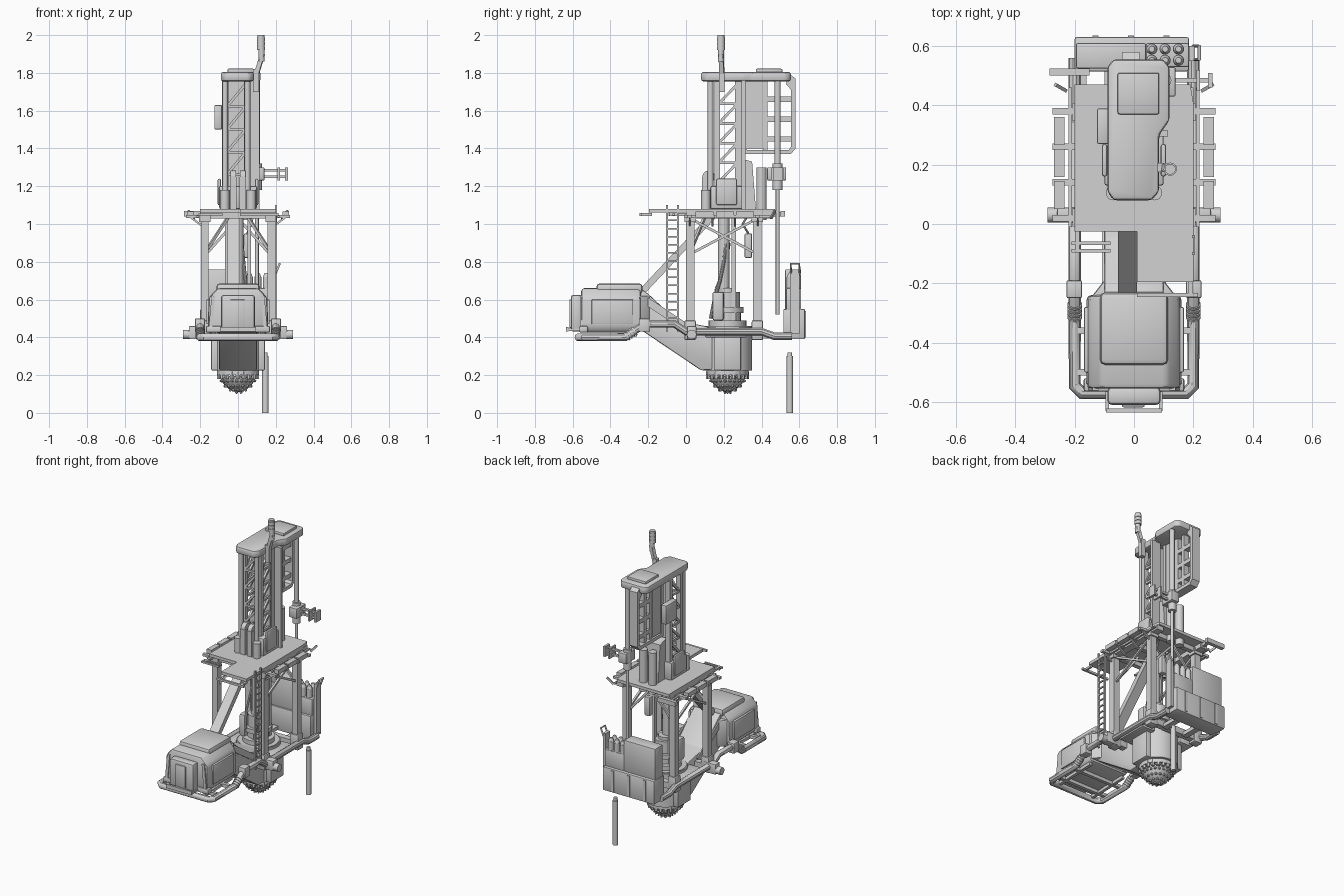
import bpy, bmesh, math
from mathutils import Vector, Matrix

default_cube = bpy.data.objects.get("Cube")
if default_cube:
    bpy.data.objects.remove(default_cube, do_unlink=True)

grey = bpy.data.materials.new("plain_grey")
grey.use_nodes = True
grey.diffuse_color = (.65, .65, .65, 1)
grey.node_tree.nodes["Principled BSDF"].inputs["Base Color"].default_value = (.65, .65, .65, 1)
SIDES = (("right", -1), ("left", 1))
parts = []


def finish(name, bm, bevel=0):
    if bevel:
        bmesh.ops.bevel(bm, geom=bm.edges[:], offset=bevel, segments=2, affect='EDGES', profile=.5)
    bmesh.ops.recalc_face_normals(bm, faces=bm.faces[:])
    mesh = bpy.data.meshes.new(name)
    bm.to_mesh(mesh)
    bm.free()
    mesh.materials.append(grey)
    obj = bpy.data.objects.new(name, mesh)
    bpy.context.scene.collection.objects.link(obj)
    parts.append(obj)


def box(name, xs, ys, zs, bevel=0):
    bm = bmesh.new()
    spans = [sorted(span) for span in (xs, ys, zs)]
    centre = Vector([(a + b) / 2 for a, b in spans])
    size = Vector([b - a for a, b in spans])
    bmesh.ops.create_cube(bm, size=1, matrix=Matrix.Translation(centre) @ Matrix.Diagonal(size).to_4x4())
    finish(name, bm, bevel)


def aligned(start, end):
    start, end = Vector(start), Vector(end)
    turn = (end - start).to_track_quat('Z', 'Y').to_matrix().to_4x4()
    return Matrix.Translation((start + end) / 2) @ turn, (end - start).length


def beam(name, start, end, width, depth=None):
    matrix, length = aligned(start, end)
    bm = bmesh.new()
    scale = Matrix.Diagonal((width, depth or width, length, 1))
    bmesh.ops.create_cube(bm, size=1, matrix=matrix @ scale)
    finish(name, bm)


def rod(name, start, end, radius, tip=None, sides=20):
    matrix, length = aligned(start, end)
    bm = bmesh.new()
    bmesh.ops.create_cone(bm, cap_ends=True, segments=sides, radius1=radius,
                          radius2=radius if tip is None else tip, depth=length, matrix=matrix)
    finish(name, bm)


def prism(name, outline, axis, low, high, bevel=0):
    place = {"x": lambda a, b, c: (c, a, b), "y": lambda a, b, c: (a, c, b), "z": lambda a, b, c: (a, b, c)}[axis]
    bm = bmesh.new()
    face = bm.faces.new([bm.verts.new(place(a, b, low)) for a, b in outline])
    grown = bmesh.ops.extrude_face_region(bm, geom=[face])["geom"]
    shift = Vector(place(0, 0, high - low))
    bmesh.ops.translate(bm, vec=shift, verts=[v for v in grown if isinstance(v, bmesh.types.BMVert)])
    finish(name, bm, bevel)


def pipe(name, points, radius):
    curve = bpy.data.curves.new(name, 'CURVE')
    curve.dimensions, curve.bevel_depth, curve.bevel_resolution, curve.use_fill_caps = '3D', radius, 3, True
    spline = curve.splines.new('POLY')
    spline.points.add(len(points) - 1)
    for point, co in zip(spline.points, points):
        point.co = (*co, 1)
    obj = bpy.data.objects.new(name, curve)
    bpy.context.scene.collection.objects.link(obj)
    bpy.ops.object.select_all(action='DESELECT')
    obj.select_set(True)
    bpy.context.view_layer.objects.active = obj
    bpy.ops.object.convert(target='MESH')
    obj = bpy.context.view_layer.objects.active
    obj.data.materials.clear()
    obj.data.materials.append(grey)
    parts.append(obj)


def lattice(name, place, half, low, high, count, width):
    step = (high - low) / count
    for i in range(count):
        z = low + i * step
        beam(name + "_diagonal", place(-half, z), place(half, z + step), width)
        beam(name + "_rung", place(-half, z), place(half, z), width)


# Drill head: drum, collar, domed bit with rings of teeth
rod("drill_drum", (0, .22, .225), (0, .22, .46), .13, sides=40)
rod("drum_rim", (0, .22, .435), (0, .22, .455), .137, sides=40)
rod("bit_collar", (0, .22, .2), (0, .22, .225), .112, sides=32)
dome = [(.096, .195), (.088, .17), (.068, .143), (.042, .122), (.015, .11)]
for (wide, top), (narrow, low) in zip(dome, dome[1:]):
    rod("bit_dome", (0, .22, top), (0, .22, low), wide, narrow, 28)
for ring, (radius, z) in enumerate(dome):
    count = max(3, int(radius * 240))
    for k in range(count):
        angle = math.tau * (k + ring % 2 / 2) / count
        out = Vector((math.cos(angle) * (.3 + radius * 7), math.sin(angle) * (.3 + radius * 7), -1 + radius * 8))
        base = Vector((math.cos(angle) * radius, .22 + math.sin(angle) * radius, z))
        rod("bit_tooth", base, base + out.normalized() * .009, .009, .004, 6)
for k in range(20):
    angle = math.tau * k / 20
    x, y = math.cos(angle) * .102, .22 + math.sin(angle) * .102
    rod("collar_block", (x, y, .18), (x, y, .22), .011, sides=6)

# Drive motor and central stem above the drum
for radius, low, high in ((.1, .46, .49), (.07, .49, .53), (.085, .53, .56), (.065, .56, .64), (.045, .64, .66)):
    rod("drive_motor", (0, .22, low), (0, .22, high), radius, sides=28)
for name, s in SIDES:
    box(name + "_motor_block", (s * .05, s * .09), (.14, .2), (.49, .64), .01)
rod("drill_stem", (0, .2, .6), (0, .2, 1.05), .03)
pipe("feed_hose", [(.03, .13, .5), (.04, .15, .6), (.04, .18, .7), (.03, .2, .8), (.02, .21, .9)], .009)
pipe("drain_hose", [(-.04, .14, .55), (-.05, .16, .66), (-.05, .21, .78), (-.03, .23, .9)], .007)

# Arm joining the cabin to the drum
arm = [(-.24, .66), (-.2, .63), (-.05, .49), (.1, .46), (.15, .44), (.15, .23), (.08, .225), (-.24, .44)]
prism("cabin_arm", arm, "x", -.1, .1, .008)
for name, s in SIDES:
    box(name + "_drum_cheek", (s * .09, s * .142), (.15, .29), (.225, .42), .006)
    beam(name + "_arm_rib", (s * .104, -.22, .6), (s * .104, .02, .44), .008, .04)

# Cabin pod
shell = [(-.14, .425), (-.16, .46), (-.155, .61), (-.11, .66), (.11, .66), (.155, .61), (.16, .46), (.14, .425)]
prism("cabin_shell", shell, "y", -.555, -.24, .015)
box("cabin_roof", (-.115, .115), (-.475, -.23), (.63, .685), .018)
prism("cabin_rear", [(-.155, -.26), (-.1, -.19), (.1, -.19), (.155, -.26)], "z", .44, .62, .008)
box("cabin_sill", (-.17, .17), (-.565, -.52), (.425, .46), .008)
box("cabin_door", (-.09, .09), (-.61, -.55), (.43, .625), .015)
box("door_plate", (-.04, .035), (-.618, -.6), (.45, .6), .004)
for name, s in SIDES:
    box(name + "_cabin_window", (s * .15, s * .168), (-.5, -.28), (.47, .6), .004)
    beam(name + "_cabin_pillar", (s * .145, -.552, .45), (s * .13, -.552, .62), .02)
    beam(name + "_cabin_skid", (s * .13, -.56, .405), (s * .13, -.26, .415), .02)
    beam(name + "_bumper_stay", (s * .09, -.55, .44), (s * .09, -.63, .44), .012)
box("front_bar", (-.095, .095), (-.635, -.622), (.43, .455))
for y in (-.5, -.36):
    beam("skid_cross_bar", (-.19, y, .41), (.19, y, .41), .022)

# Tubular base frame, leg feet and bellows
side_path = [(-.545, .4), (-.32, .4), (-.22, .47), (-.06, .47), (0, .43), (.4, .43), (.47, .405), (.56, .405)]
loop = [(-.2, y, z) for y, z in reversed(side_path)]
loop += [(-.175, -.57, .4), (.175, -.57, .4)] + [(.2, y, z) for y, z in side_path]
pipe("base_tube", loop, .021)
for y in (.03, .38):
    beam("base_cross_beam", (-.2, y, .42), (.2, y, .42), .04)
for name, s in SIDES:
    box(name + "_tube_sleeve", (s * .175, s * .228), (-.25, -.19), (.43, .5), .006)
    for k in range(4):
        y, z = -.27 - k * .013, .435 - k * .009
        rod(name + "_bellows", (s * .2, y, z), (s * .2, y - .007, z - .005), .025, sides=16)
    box(name + "_foot_arm", (s * .17, s * .26), (.005, .055), (.39, .46), .006)
    rod(name + "_foot_pad", (s * .25, .03, .415), (s * .292, .03, .415), .025)
    box(name + "_drum_link", (s * .1, s * .2), (.1, .32), (.4, .44), .006)
    for place, y in (("front", .022), ("rear", .378)):
        label = name + "_" + place + "_leg"
        box(label, (s * .155, s * .197), (y - .022, y + .022), (.4, 1.05))
        box(label + "_sleeve", (s * .145, s * .207), (y - .03, y + .03), (.385, .49), .008)
        box(label + "_head", (s * .145, s * .207), (y - .03, y + .03), (1.01, 1.05))
    # Cross braces under the deck
    for low, high in ((.85, 1.02), (1.02, .85)):
        beam(name + "_side_brace", (s * .176, .04, low), (s * .176, .36, high), .014)
    beam(name + "_rear_brace", (s * .16, .37, .85), (0, .37, 1.03), .014)
    beam(name + "_front_brace", (s * .16, .03, .87), (s * .05, .1, 1.04), .014)
    box(name + "_deck_beam", (s * .15, s * .2), (0, .46), (1.03, 1.06))
    box(name + "_stem_guide", (s * .05, s * .068), (.24, .265), (.46, 1.05))
for y in (.02, .2, .38):
    beam("deck_joist", (-.16, y, 1.045), (.16, y, 1.045), .03)
beam("support_strut", (-.022, -.23, .645), (-.022, .15, 1.05), .065, .035)
box("hanging_tool", (.03, .07), (.31, .35), (.82, .95), .008)
pipe("tool_cable", [(.05, .33, .95), (.07, .3, 1), (.08, .33, 1.05)], .006)

# Deck, fold-out walkways and ladder
deck = [(-.2, -.025), (.01, -.025), (.01, -.195), (.2, -.195), (.2, .41), (.19, .47), (-.2, .47)]
prism("deck", deck, "z", 1.06, 1.08)
for name, s in SIDES:
    for k in range(3):
        y = .05 + k * .108
        box(name + "_walkway_tread", (s * .235, s * .27), (y, y + .095), (1.035, 1.065))
    for k in range(4):
        y = .02 + k * .12
        beam(name + "_walkway_bracket", (s * .18, y, 1.04), (s * .275, y, 1.04), .022, .016)
        beam(name + "_walkway_prop", (s * .19, y, .99), (s * .25, y, 1.035), .01)
    beam(name + "_folded_rail", (s * .215, -.01, 1.04), (s * .215, .46, 1.04), .012)
    beam(name + "_corner_prong", (s * .23, .45, 1.03), (s * .265, .47, 1.07), .012)
box("rear_folded_rail", (-.285, -.15), (.5, .525), (1.04, 1.07))
beam("rear_rail_arm", (-.17, .45, 1.05), (-.17, .51, 1.05), .02)
for y in (-.065, -.09):
    beam("front_rail", (-.21, y, 1.05), (-.08, y, 1.05), .012)
beam("front_rail_arm", (-.19, -.09, 1.05), (-.19, .02, 1.05), .014)
beam("deck_front_rail", (.01, -.24, 1.05), (.215, -.24, 1.05), .014)
beam("deck_rail_stay", (.19, -.24, 1.05), (.19, -.18, 1.05), .014)
for y in (-.1, -.042):
    beam("ladder_rail", (.2, y, .43), (.2, y, 1.1), .01)
for k in range(15):
    beam("ladder_rung", (.2, -.1, .46 + k * .043), (.2, -.042, .46 + k * .043), .008)

# Lattice mast
for x in (-.068, .05):
    for y in (.165, .28):
        box("mast_column", (x - .017, x + .017), (y - .014, y + .014), (1.08, 1.76))
    rod("mast_guide", (x, .13, 1.08), (x, .13, 1.76), .015, sides=12)
    lattice("mast_side", lambda h, z: (x, .222 + h, z), .05, 1.22, 1.74, 5, .014)
lattice("mast_front", lambda h, z: (-.01 + h, .16, z), .05, 1.26, 1.74, 4, .014)
box("mast_back_panel", (-.08, .06), (.26, .27), (1.1, 1.76))
box("mast_rear_plate", (.05, .115), (.295, .315), (1.08, 1.76))
box("mast_side_box", (-.125, -.085), (.27, .39), (1.5, 1.63), .006)

# Mast foot with winch, gearbox and tanks
box("mast_foot", (-.1, .1), (.13, .3), (1.08, 1.2), .008)
for x in (-.025, .025):
    box("winch_post", (x - .018, x + .018), (.085, .14), (1.08, 1.25))
    rod("winch_drum", (x - .015, .12, 1.25), (x + .015, .12, 1.25), .033)
for name, s in SIDES:
    box(name + "_gearbox", (s * .09, s * .108), (.16, .27), (1.1, 1.24), .008)
    rod(name + "_foot_motor", (s * .07, .105, 1.08), (s * .07, .105, 1.18), .025, sides=16)
prism("sloped_housing", [(.28, 1.08), (.37, 1.08), (.35, 1.33), (.28, 1.35)], "x", -.05, .06)
for x in (-.03, .04):
    rod("deck_tank", (x, .4, 1.02), (x, .4, 1.3), .027)

# Mast cap, hatch and central hose carrier
cap = [(-.07, .08), (.06, .08), (.085, .11), (.085, .3), (.12, .35), (.12, .53), (.1, .555), (-.07, .555),
       (-.09, .53), (-.09, .11)]
prism("mast_cap", cap, "z", 1.755, 1.805, .012)
box("cap_hatch", (-.055, .085), (.37, .51), (1.8, 1.822), .006)
carrier = [(.3, 1.76), (.3, 1.37), (.555, 1.37), (.58, 1.4), (.58, 1.77), (.54, 1.8), (.53, 1.74), (.557, 1.71),
           (.557, 1.41), (.545, 1.393), (.323, 1.393), (.323, 1.76)]
prism("carrier_frame", carrier, "x", -.04, .018)
for z in (1.45, 1.555, 1.66):
    box("carrier_slat", (-.03, .01), (.31, .575), (z - .014, z + .014))
for y in (.42, .48):
    box("carrier_upright", (-.03, .01), (y - .012, y + .012), (1.38, 1.76))
box("carrier_panel", (-.035, .012), (.3, .41), (1.4, 1.76))

# Rear feed pole, clamp and gripper
rod("feed_pole_lower", (.1, .485, .52), (.1, .485, 1.2), .01, sides=12)
rod("feed_pole_upper", (.1, .485, 1.18), (.1, .485, 1.76), .016, sides=12)
rod("pole_collar", (.1, .485, 1.18), (.1, .485, 1.32), .026)
box("pole_clamp", (.08, .14), (.43, .53), (1.23, 1.3), .006)
for z in (1.25, 1.285):
    beam("gripper_arm", (.13, .485, z), (.26, .485, z), .014)
box("gripper_jaw", (.21, .222), (.45, .52), (1.23, 1.3))
box("gripper_plate", (.25, .265), (.46, .51), (1.23, 1.3))

# Signal light
box("light_bracket", (.08, .11), (.175, .205), (1.7, 1.82))
beam("light_arm", (.1, .19, 1.8), (.13, .185, 1.9), .024)
rod("light_neck", (.125, .185, 1.86), (.125, .185, 1.93), .016)
for z in (1.92, 1.944, 1.968):
    rod("light_ring", (.122, .185, z), (.122, .185, z + .02), .022)
rod("light_core", (.122, .185, 1.92), (.122, .185, 2), .018)

# Rear supply box with bottles and carry handle
box("supply_bin", (-.2, .185), (.515, .63), (.39, .55), .006)
box("supply_cabinet", (-.195, .04), (.525, .61), (.54, .76), .006)
box("bottle_rack", (.04, .185), (.53, .61), (.54, .66), .006)
for k in range(6):
    x, y = .06 + k % 3 * .045, .552 + k // 3 * .038
    rod("supply_bottle", (x, y, .64), (x, y, .72), .019, sides=14)
    rod("bottle_neck", (x, y, .72), (x, y, .74), .018, .01, 14)
for x in (-.14, -.02, .1):
    box("bin_strap", (x, x + .02), (.625, .635), (.4, .54))
box("handle_post", (.185, .205), (.55, .6), (.42, .76))
pipe("carry_handle", [(.2, .555, .74), (.22, .555, .79), (.22, .6, .79), (.2, .6, .74)], .006)
for name, s in SIDES:
    box(name + "_rear_link", (s * .06, s * .1), (.39, .52), (.395, .42))

# Loose drill rod
rod("spare_rod", (.145, .55, 0), (.145, .55, .3), .017)
rod("spare_rod_tip", (.145, .55, .3), (.145, .55, .32), .012)

bpy.ops.object.select_all(action='DESELECT')
for part in parts:
    part.select_set(True)
bpy.context.view_layer.objects.active = parts[0]
bpy.ops.object.shade_smooth_by_angle(angle=math.radians(35))
